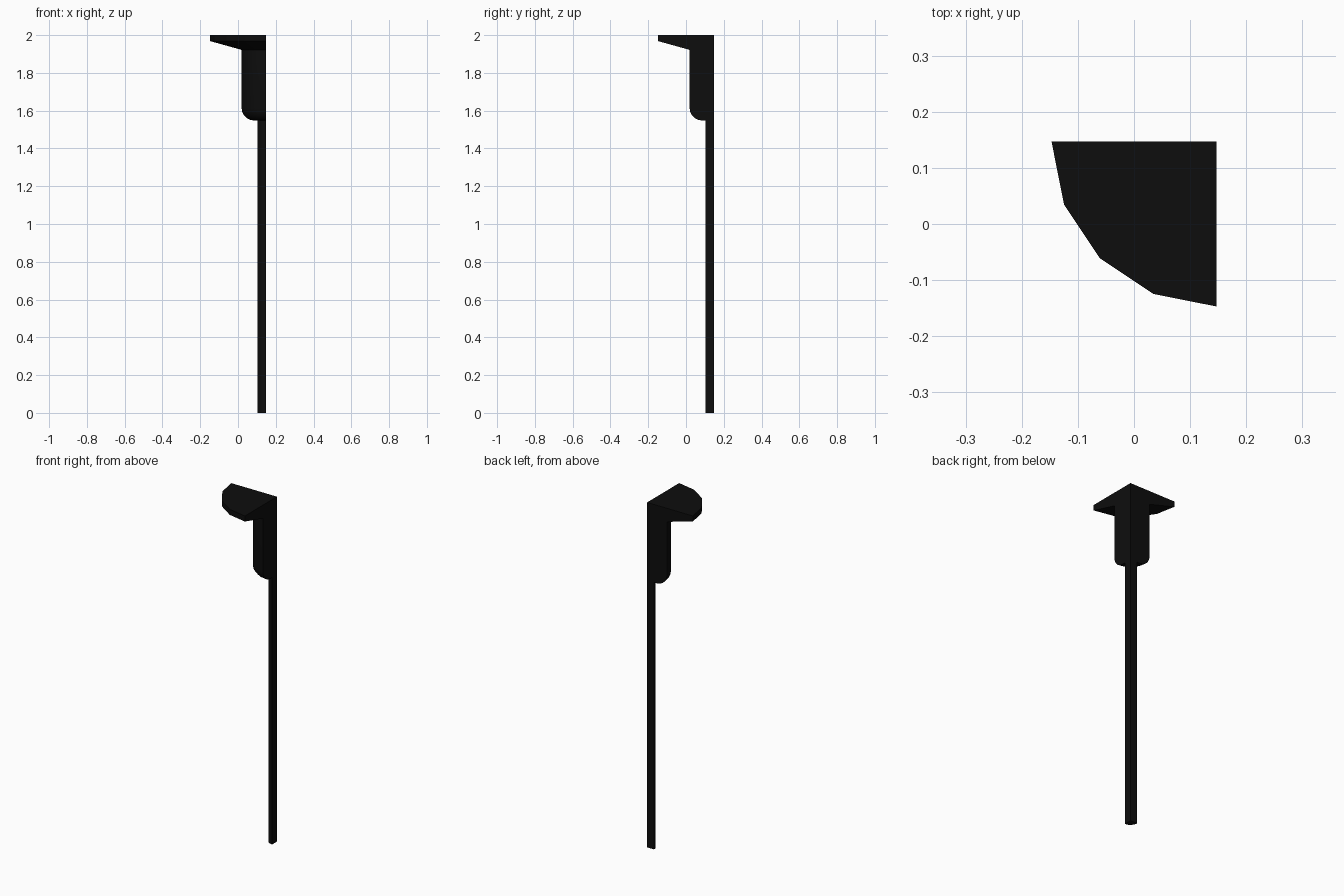
import bpy, bmesh, math

if "Cube" in bpy.data.objects:
    bpy.data.objects.remove(bpy.data.objects["Cube"])

AXIS = 0.147      # the turning axis sits at x = y = AXIS
STEPS = 4         # facets in the quarter turn

mat = bpy.data.materials.new("black")
mat.diffuse_color = (0.004, 0.004, 0.004, 1)
mat.use_nodes = True
mat.node_tree.nodes["Principled BSDF"].inputs["Base Color"].default_value = mat.diffuse_color


def quarter_turn(name, profile, smooth=True):
    """Turn a (radius, z) outline a quarter round the axis and close the cuts."""
    bm = bmesh.new()
    rings = []
    for r, z in profile:
        if r == 0:
            rings.append([bm.verts.new((AXIS, AXIS, z))] * (STEPS + 1))
            continue
        ring = []
        for i in range(STEPS + 1):
            a = math.pi + math.pi / 2 * i / STEPS
            ring.append(bm.verts.new((AXIS + r * math.cos(a), AXIS + r * math.sin(a), z)))
        rings.append(ring)
    for low, high in zip(rings, rings[1:]):
        if low[0] is low[1]:
            bm.faces.new([low[0]] + high)
        elif high[0] is high[1]:
            bm.faces.new(low + [high[0]])
        else:
            for i in range(STEPS):
                bm.faces.new((low[i], low[i + 1], high[i + 1], high[i]))
    # flat cut faces
    for i in (0, STEPS):
        bm.faces.new([ring[i] for ring in rings])
    bmesh.ops.recalc_face_normals(bm, faces=bm.faces)
    mesh = bpy.data.meshes.new(name)
    bm.to_mesh(mesh)
    bm.free()
    obj = bpy.data.objects.new(name, mesh)
    bpy.context.collection.objects.link(obj)
    mesh.materials.append(mat)
    if smooth:
        bpy.ops.object.select_all(action='DESELECT')
        obj.select_set(True)
        bpy.context.view_layer.objects.active = obj
        bpy.ops.object.shade_smooth_by_angle(angle=math.radians(30))
    return obj


# Slender post
quarter_turn("post", [(0, 0), (0.045, 0), (0.045, 1.548), (0, 1.548)])

# Thick upper body with a rounded lower edge
R, F, BOTTOM = 0.128, 0.065, 1.548
fillet = [(R - F + F * math.sin(math.pi / 2 * i / 5),
           BOTTOM + F - F * math.cos(math.pi / 2 * i / 5)) for i in range(6)]
quarter_turn("upper_body", [(0, BOTTOM)] + fillet + [(R, 1.922), (0, 1.922)])

# Flared top plate
quarter_turn("top_plate", [(0, 1.922), (R, 1.922), (0.294, 1.968), (0.294, 2.0), (0, 2.0)],
             smooth=False)
